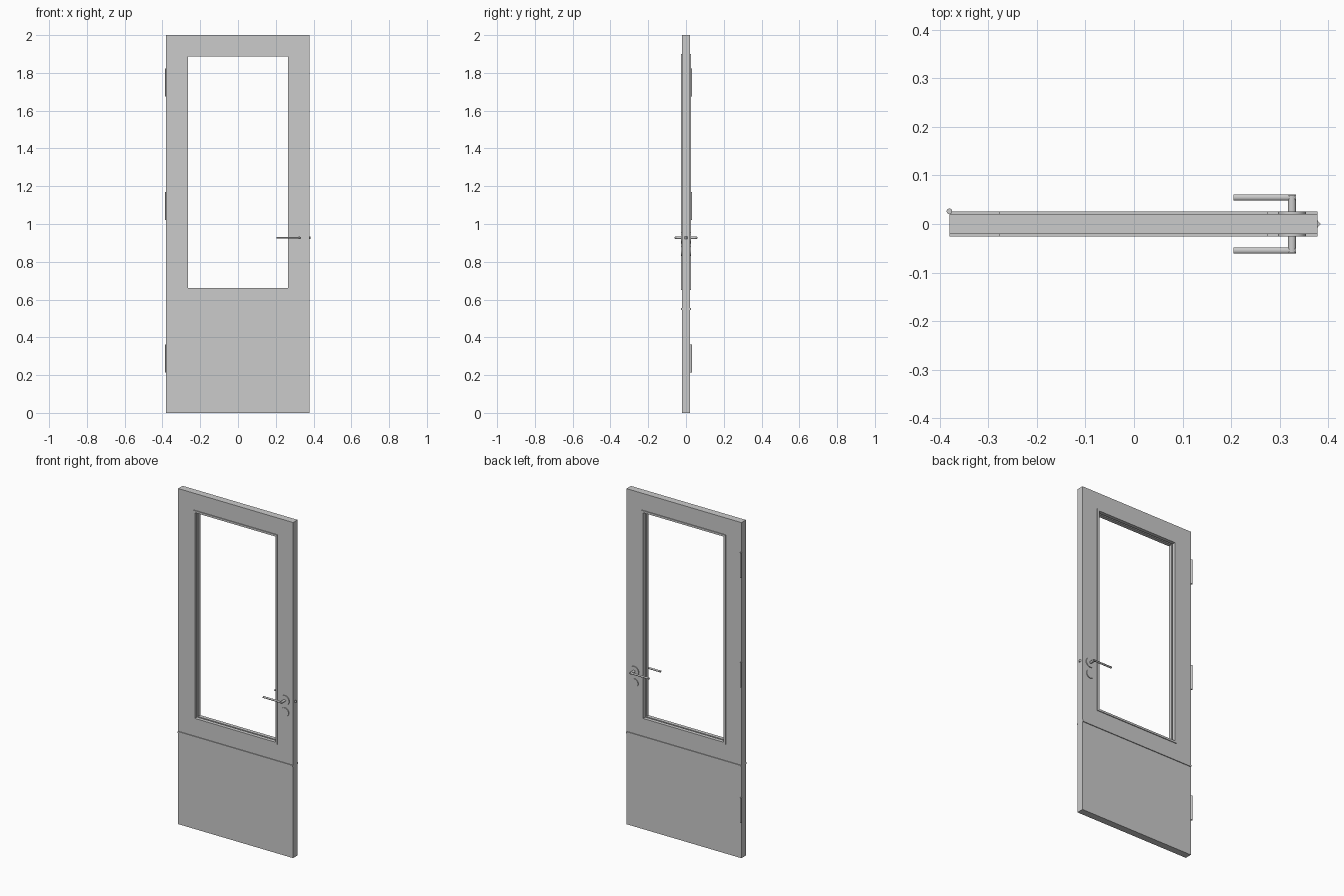
import bpy, bmesh, math
from mathutils import Matrix, Vector

if "Cube" in bpy.data.objects:
    bpy.data.objects.remove(bpy.data.objects["Cube"])

CX = -0.001          # door centre line
FACE = 0.021         # half thickness of the leaf
PROUD = 0.0257       # how far trims stand out
HX, HZ = 0.325, 0.927  # handle position


def finish(name, bm, smooth=False):
    bmesh.ops.recalc_face_normals(bm, faces=bm.faces)
    me = bpy.data.meshes.new(name)
    bm.to_mesh(me)
    bm.free()
    ob = bpy.data.objects.new(name, me)
    bpy.context.collection.objects.link(ob)
    if smooth:
        bpy.ops.object.select_all(action='DESELECT')
        ob.select_set(True)
        bpy.context.view_layer.objects.active = ob
        bpy.ops.object.shade_smooth_by_angle(angle=math.radians(35))
    return ob


def box(name, lo, hi):
    lo, hi = Vector(lo), Vector(hi)
    bm = bmesh.new()
    bmesh.ops.create_cube(bm, size=1, matrix=Matrix.Translation((lo + hi) / 2)
                          @ Matrix.Diagonal((*(hi - lo), 1)))
    return finish(name, bm)


def rod(name, a, b, r1, r2, sides=24):
    """Elliptical rod from a to b; r1 is the half width sideways, r2 in z (or y)."""
    a, b = Vector(a), Vector(b)
    d = (b - a).normalized()
    up = Vector((0, 0, 1)) if abs(d.z) < 0.9 else Vector((0, 1, 0))
    side = d.cross(up)
    bm = bmesh.new()
    rings = []
    for c in (a, b):
        rings.append([bm.verts.new(c + side * r1 * math.cos(t) + up * r2 * math.sin(t))
                      for t in (2 * math.pi * i / sides for i in range(sides))])
    for i in range(sides):
        j = (i + 1) % sides
        bm.faces.new((rings[0][i], rings[0][j], rings[1][j], rings[1][i]))
    for r in rings:
        bm.faces.new(r)
    return finish(name, bm, True)


def frame(name, loops):
    """Closed rectangular frame; each loop is (x0, x1, z0, z1, y)."""
    bm = bmesh.new()
    rings = [[bm.verts.new(p) for p in ((x0, y, z0), (x1, y, z0), (x1, y, z1), (x0, y, z1))]
             for x0, x1, z0, z1, y in loops]
    for k, r in enumerate(rings):
        n = rings[(k + 1) % len(rings)]
        for i in range(4):
            j = (i + 1) % 4
            bm.faces.new((r[i], r[j], n[j], n[i]))
    return finish(name, bm)


def window(inset, y):
    return (CX - 0.277 + inset, CX + 0.277 - inset, 0.65 + inset, 1.90 - inset, y)


# door leaf with open window
leaf = (-0.380, 0.378, 0.0, 2.0)
frame("door_leaf", [(*leaf, -FACE), window(0.006, -FACE), window(0.006, FACE), (*leaf, FACE)])

for s, side in ((-1, "front"), (1, "back")):
    # glazing bead, leaving a channel between front and back
    frame("glazing_bead_" + side, [window(i, s * y) for i, y in (
        (0, FACE - 0.001), (0, PROUD), (0.012, PROUD),
        (0.012, 0.004), (0.005, 0.004), (0.005, FACE - 0.001))])

    # horizontal rail strip
    y0, y1 = sorted((s * (FACE - 0.002), s * PROUD))
    box("rail_strip_" + side, (-0.380, y0, 0.544), (0.378, y1, 0.554))

    # rosette and key escutcheon
    rod("rosette_" + side, (HX, s * 0.019, HZ), (HX, s * PROUD, HZ), 0.029, 0.029, 32)
    rod("key_escutcheon_" + side, (HX, s * 0.019, 0.857), (HX, s * PROUD, 0.857), 0.026, 0.026, 32)

    # lever handle
    rod("handle_neck_" + side, (HX, s * 0.02, HZ), (HX, s * 0.0595, HZ), 0.008, 0.0065)
    rod("handle_lever_" + side, (0.205, s * 0.0547, HZ), (0.333, s * 0.0547, HZ), 0.0065, 0.005)

# hinge knuckles
for i, z in enumerate((0.288, 1.095, 1.749)):
    rod(f"hinge_{i + 1}", (-0.380, 0.0262, z - 0.075), (-0.380, 0.0262, z + 0.075), 0.0057, 0.0057, 16)

# wedge shaped latch bolt
bm = bmesh.new()
ends = [[bm.verts.new((x, y, z)) for x, y in ((0.370, -0.007), (0.378, -0.007), (0.3845, 0), (0.378, 0.007), (0.370, 0.007))]
        for z in (HZ - 0.006, HZ + 0.006)]
for i in range(5):
    j = (i + 1) % 5
    bm.faces.new((ends[0][i], ends[0][j], ends[1][j], ends[1][i]))
for e in ends:
    bm.faces.new(e)
finish("latch_bolt", bm)
